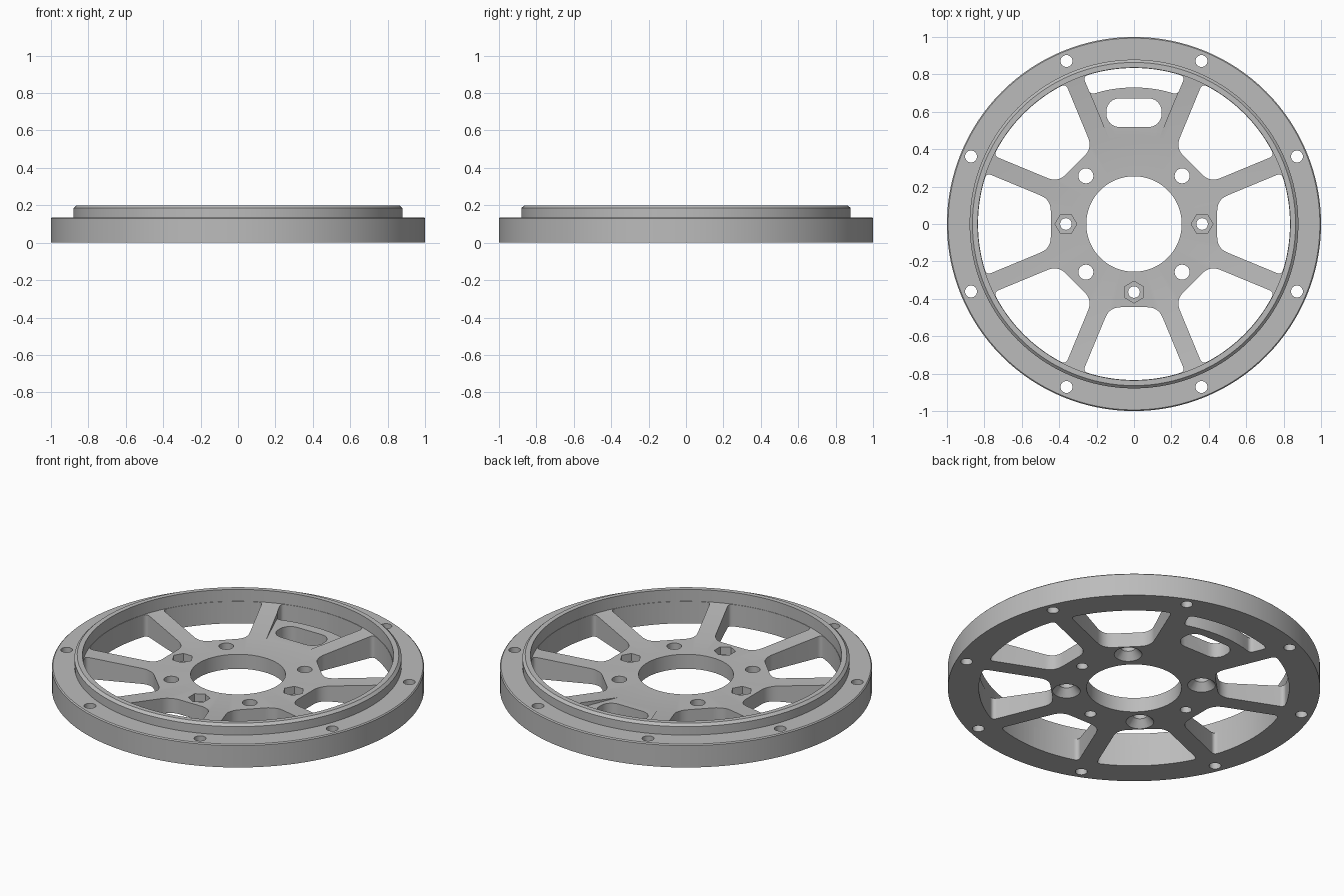
import bpy, bmesh, math
from mathutils import Matrix, Vector

if "Cube" in bpy.data.objects:
    bpy.data.objects.remove(bpy.data.objects["Cube"])

SPOKE = math.radians(22.5)      # half the angle between neighbouring spokes
HALF_W = 0.05                   # half spoke width
WALL = 0.834                    # outer radius of the windows


def lathe(bm, profile, seg, closed, at=(0, 0), turn=0.0):
    """Spin (r, z) points about a vertical axis; closed loops the profile, else caps it."""
    rings = []
    for r, z in profile:
        rings.append([bm.verts.new((at[0] + r * math.cos(turn + 2 * math.pi * i / seg),
                                    at[1] + r * math.sin(turn + 2 * math.pi * i / seg), z))
                      for i in range(seg)])
    n = len(rings)
    for k in range(n if closed else n - 1):
        a, b = rings[k], rings[(k + 1) % n]
        for i in range(seg):
            j = (i + 1) % seg
            bm.faces.new((a[i], a[j], b[j], b[i]))
    if not closed:
        bm.faces.new(rings[0][::-1])
        bm.faces.new(rings[-1])


def rounded(points):
    """Round polygon corners given as (x, y, setback)."""
    out = []
    for i, (x, y, s) in enumerate(points):
        p = Vector((x, y))
        if s == 0:
            out.append(p)
            continue
        q = Vector(points[i - 1][:2])
        r = Vector(points[(i + 1) % len(points)][:2])
        a, b = p + (q - p).normalized() * s, p + (r - p).normalized() * s
        for k in range(9):
            t = k / 8
            out.append(a * (1 - t) ** 2 + p * 2 * t * (1 - t) + b * t * t)
    return out


def prism(bm, points, z0, z1, turn=0.0):
    rot = Matrix.Rotation(turn, 2)
    pts = [rot @ p for p in points]
    lo = [bm.verts.new((p.x, p.y, z0)) for p in pts]
    hi = [bm.verts.new((p.x, p.y, z1)) for p in pts]
    bm.faces.new(lo[::-1])
    bm.faces.new(hi)
    for i in range(len(lo)):
        j = (i + 1) % len(lo)
        bm.faces.new((lo[i], lo[j], hi[j], hi[i]))


def make(name, bm):
    bmesh.ops.recalc_face_normals(bm, faces=bm.faces[:])
    me = bpy.data.meshes.new(name)
    bm.to_mesh(me)
    bm.free()
    ob = bpy.data.objects.new(name, me)
    bpy.context.collection.objects.link(ob)
    return ob


def polar(r, a):
    return (r * math.cos(a), r * math.sin(a))


def edge_y(x, w=HALF_W):
    """Side of a spoke bounding a window whose axis is +x."""
    return (x * math.sin(SPOKE) - w) / math.cos(SPOKE)


def arc(r, span, n, first, corner):
    """Arc from -first to +first with rounded ends."""
    pts = [polar(r, -first) + (corner,)]
    pts += [polar(r, -span + 2 * span * i / n) + (0,) for i in range(n + 1)]
    return pts + [polar(r, first) + (corner,)]


# Body: flat hub, sloping web, stepped rim
bm = bmesh.new()
lathe(bm, [(0.255, 0), (0.255, 0.086), (0.47, 0.086), (0.836, 0.13), (0.836, 0.2),
           (0.864, 0.2), (0.879, 0.186), (0.879, 0.136), (0.994, 0.136), (1, 0.13), (1, 0)],
      128, True)
wheel = make("spoked_flange", bm)

# First cut: seven windows, rim holes, countersunk holes, nut pockets
bm = bmesh.new()
wide = SPOKE - math.asin(HALF_W / WALL)
d = 0.445
window = rounded([(d, edge_y(d), 0.06), (d, -edge_y(d), 0.06)]
                 + arc(WALL, wide - 0.07, 12, wide, 0.028))
for k in range(8):
    if k != 2:
        prism(bm, window, -0.1, 0.4, k * math.pi / 4)
    lathe(bm, [(0.032, -0.1), (0.032, 0.4)], 24, False, polar(0.943, SPOKE + k * math.pi / 4))
for k in range(4):
    lathe(bm, [(0.083, -0.01), (0.04, 0.042), (0.04, 0.4)], 32, False,
          polar(0.364, math.pi / 4 + k * math.pi / 2))
nuts = [0, math.pi, -math.pi / 2]
for a in nuts:
    lathe(bm, [(0.058, 0.04), (0.058, 0.4)], 6, False, polar(0.364, a), a)
cut_a = make("window_cutter", bm)

# Second cut: bolt holes in the nut pockets, lowered pad between the two upper spokes
bm = bmesh.new()
for a in nuts:
    lathe(bm, [(0.031, -0.1), (0.031, 0.4)], 24, False, polar(0.364, a))
x0, x1 = 0.44, 0.76
pad = [Vector(p) for p in ((x0, edge_y(x0, 0.052)), (x0, -edge_y(x0, 0.052)),
                           (x1, -edge_y(x1, 0.052)), (x1, edge_y(x1, 0.052)))]
prism(bm, pad, 0.0865, 0.4, math.pi / 2)
cut_b = make("pad_cutter", bm)

# Third cut: narrow upper window and the rounded slot
bm = bmesh.new()
near = SPOKE - math.asin(HALF_W / 0.73)
upper = rounded(arc(0.73, near - 0.09, 12, near, 0.025)[::-1]
                + arc(WALL, wide - 0.07, 12, wide, 0.028))
prism(bm, upper, -0.1, 0.4, math.pi / 2)
slot = []
for sx, sy, a0 in ((1, 1, 0), (-1, 1, 90), (-1, -1, 180), (1, -1, 270)):
    for i in range(9):
        a = math.radians(a0 + i * 90 / 8)
        slot.append(Vector((sx * 0.08 + 0.067 * math.cos(a),
                            0.595 + sy * 0.009 + 0.067 * math.sin(a))))
prism(bm, slot, -0.1, 0.4)
cut_c = make("slot_cutter", bm)

bpy.context.view_layer.objects.active = wheel
wheel.select_set(True)
for cutter in (cut_a, cut_b, cut_c):
    cutter.hide_render = True
    mod = wheel.modifiers.new("cut", 'BOOLEAN')
    mod.operation = 'DIFFERENCE'
    mod.solver = 'EXACT'
    mod.object = cutter
    bpy.ops.object.modifier_apply(modifier=mod.name)
    bpy.data.objects.remove(cutter, do_unlink=True)

# One plain grey
grey = bpy.data.materials.new("plain_grey")
grey.diffuse_color = (0.5, 0.5, 0.5, 1)
grey.use_nodes = True
grey.node_tree.nodes["Principled BSDF"].inputs["Base Color"].default_value = grey.diffuse_color
wheel.data.materials.clear()
wheel.data.materials.append(grey)
bpy.ops.object.shade_smooth_by_angle(angle=math.radians(25))
